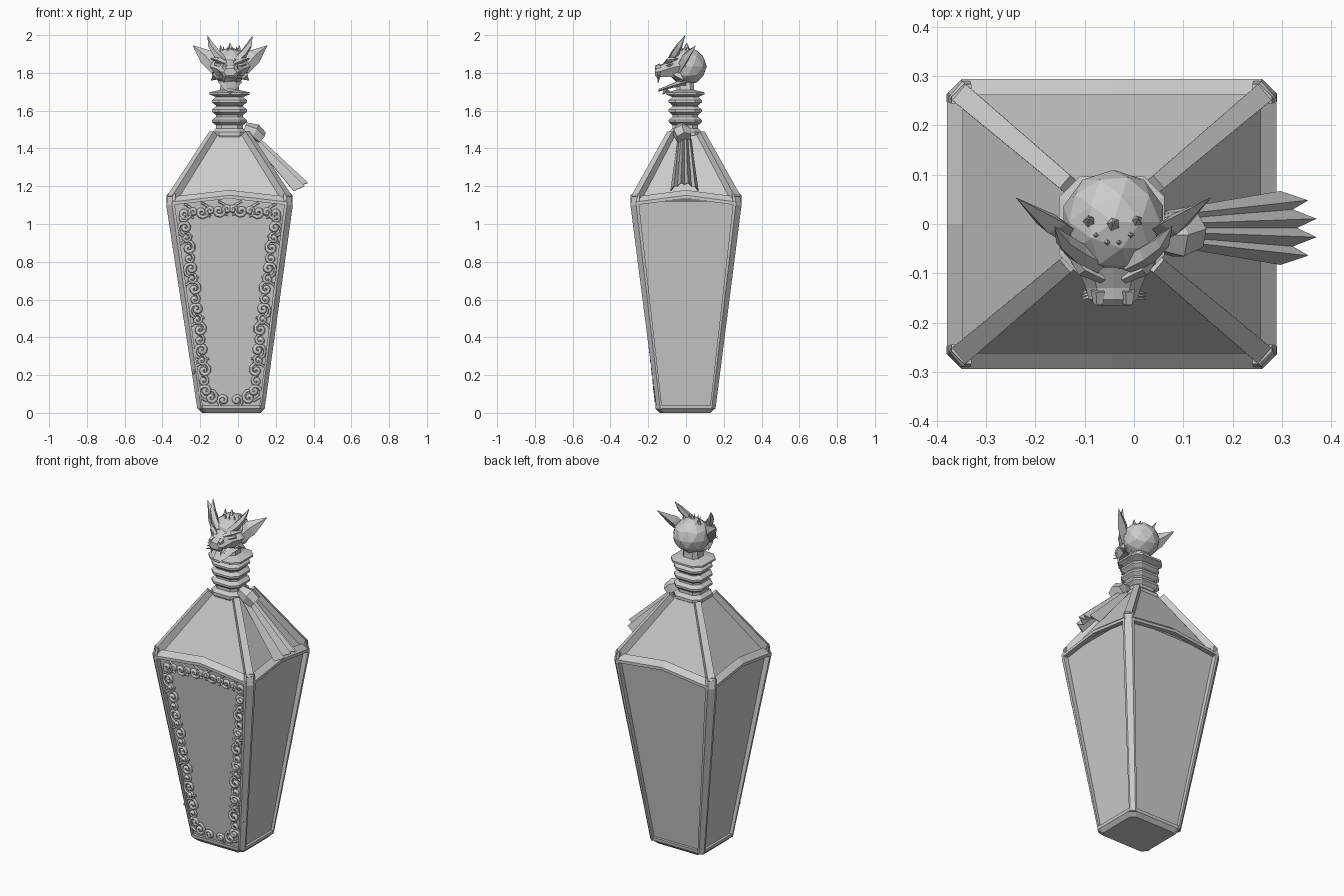
import bpy, bmesh, math
from mathutils import Vector

old = bpy.data.objects.get("Cube")
if old:
    bpy.data.objects.remove(old, do_unlink=True)

grey = bpy.data.materials.new("plain grey")
grey.use_nodes = True
tone = (0.6, 0.6, 0.6, 1)
grey.diffuse_color = tone
grey.node_tree.nodes["Principled BSDF"].inputs["Base Color"].default_value = tone


def add_object(name, data):
    data.materials.append(grey)
    ob = bpy.data.objects.new(name, data)
    bpy.context.collection.objects.link(ob)
    return ob


def loft(name, rings, closed=True):
    """Skin a list of equal-length point rings."""
    bm = bmesh.new()
    rows = [[bm.verts.new(p) for p in ring] for ring in rings]
    n = len(rows[0])
    for a, b in zip(rows, rows[1:]):
        for i in range(n if closed else n - 1):
            j = (i + 1) % n
            bm.faces.new((a[i], a[j], b[j], b[i]))
    if closed:
        bm.faces.new(rows[0][::-1])
        bm.faces.new(rows[-1])
    bmesh.ops.recalc_face_normals(bm, faces=bm.faces)
    mesh = bpy.data.meshes.new(name)
    bm.to_mesh(mesh)
    bm.free()
    return add_object(name, mesh)


def chamfered(cx, cy, hx, hy, c, z):
    """Rectangle with cut corners at height z."""
    pts = []
    for sx, sy in ((1, 1), (-1, 1), (-1, -1), (1, -1)):
        pair = [(cx + sx * hx, cy + sy * (hy - c), z), (cx + sx * (hx - c), cy + sy * hy, z)]
        pts += pair if sx == sy else pair[::-1]
    return pts


def tube(name, pts, radii, sides=4, across=(0, 0, 1), flat=1, turn=0.0):
    """Tapered tube through points, optionally flattened."""
    pts = [Vector(p) for p in pts]
    rings = []
    for i, p in enumerate(pts):
        axis = (pts[min(i + 1, len(pts) - 1)] - pts[max(i - 1, 0)]).normalized()
        u = axis.cross(Vector(across)).normalized()
        v = axis.cross(u)
        angles = [turn + math.tau * k / sides for k in range(sides)]
        rings.append([p + radii[i] * (u * math.cos(a) + v * flat * math.sin(a)) for a in angles])
    return loft(name, rings)


# Bottle body, base and sloping shoulders
CX = -0.045
loft("base", [chamfered(-0.035, -0.005, h, h - 0.02, 0.025, z)
              for h, z in ((0.155, 0), (0.176, 0.022), (0.178, 0.04))])
loft("glass_body", [chamfered(-0.035, -0.005, 0.162, 0.142, 0.01, 0.03),
                    chamfered(CX, 0, 0.308, 0.268, 0.01, 1.13)])
loft("shoulders", [chamfered(CX, 0, 0.31, 0.268, 0.01, 1.12),
                   chamfered(CX, 0, 0.085, 0.078, 0.02, 1.475)])

# Corner posts, hip bars and arched rims
LOW, HIGH = (0.178, 0.156), (0.335, 0.294)


def post_ring(sx, sy, cx, size, z, wide, cut):
    x, y = cx + sx * size[0], sy * size[1]
    return [(x - sx * a, y - sy * b, z) for a, b in
            ((wide, 0), (cut, 0), (0, cut), (0, wide), (wide, wide))]


for sx, side in ((1, "left"), (-1, "right")):
    for sy, end in ((1, "back"), (-1, "front")):
        tag = f"{end}_{side}"
        loft("post_" + tag, [post_ring(sx, sy, -0.037, LOW, 0.02, 0.03, 0.02),
                             post_ring(sx, sy, CX, HIGH, 1.10, 0.046, 0.03),
                             post_ring(sx, sy, CX, (0.325, 0.284), 1.16, 0.04, 0.026)])
        tube("hip_bar_" + tag, [(CX + sx * 0.305, sy * 0.263, 1.135),
                                (CX + sx * 0.085, sy * 0.077, 1.48)],
             [0.03, 0.024], turn=math.pi / 4)


def rim_ring(pos, out, span, z, axis):
    ring = []
    for d, h in ((0.004, -0.015), (0.004, 0.002), (-0.028, 0.03), (-0.028, -0.015)):
        across = out + math.copysign(1, out) * d
        ring.append((CX + pos, across, z + h) if axis == "x" else (CX + across, pos, z + h))
    return ring


for axis, span, out in (("x", 0.305, 0.29), ("y", 0.265, 0.33)):
    for s in (1, -1):
        loft(f"shoulder_rim_{axis}", [rim_ring(p * span, s * out, span, z, axis)
                                      for p, z in ((-1, 1.115), (0, 1.15), (1, 1.115))])

# Ringed neck and collar
neck = [(0.08, 1.45), (0.092, 1.472), (0.092, 1.487), (0.072, 1.505)]
for z in (1.545, 1.6, 1.65):
    neck += [(0.072, z - 0.022), (0.092, z - 0.006), (0.092, z + 0.006), (0.072, z + 0.022)]
neck += [(0.08, 1.676), (0.107, 1.686), (0.107, 1.697), (0.07, 1.705), (0.05, 1.71), (0.045, 1.78)]
loft("ringed_neck", [chamfered(CX, -0.004, r, r * 0.95, r * 0.4, z) for r, z in neck])

# Beast head stopper
HX = -0.042
bm = bmesh.new()
bmesh.ops.create_icosphere(bm, subdivisions=2, radius=1)
for v in bm.verts:
    v.co = (HX + v.co.x * 0.106, 0.004 + v.co.y * 0.106, 1.835 + v.co.z * 0.1)
skull = bpy.data.meshes.new("skull")
bm.to_mesh(skull)
bm.free()
add_object("skull", skull)


def muzzle(name, sections):
    rings = []
    for y, w, lo, hi in sections:
        mid, half = (lo + hi) / 2, (hi - lo) / 2
        rings.append([(HX + w * a, y, mid + half * b) for a, b in
                      ((1, 0), (0.6, 0.85), (0, 1), (-0.6, 0.85), (-1, 0), (-0.6, -0.9), (0.6, -0.9))])
    loft(name, rings)


muzzle("face", [(0, 0.105, 1.76, 1.92), (-0.05, 0.108, 1.765, 1.9), (-0.09, 0.072, 1.775, 1.87),
                (-0.13, 0.056, 1.775, 1.845), (-0.152, 0.05, 1.77, 1.84), (-0.165, 0.034, 1.785, 1.825)])
muzzle("lower_jaw", [(0, 0.065, 1.725, 1.78), (-0.06, 0.05, 1.722, 1.75),
                     (-0.11, 0.04, 1.71, 1.728), (-0.145, 0.022, 1.7, 1.715)])
tube("chin_tuft", [(HX, -0.1, 1.715), (HX, -0.125, 1.685)], [0.018, 0.001])

for s, side in ((1, "left"), (-1, "right")):
    def at(x, y, z):
        return (HX + s * x, y, z)
    tube("ear_" + side, [at(0.07, -0.035, 1.82), at(0.125, 0.0, 1.885), at(0.197, 0.053, 1.945)],
         [0.035, 0.042, 0.001], 4, (0, 1, 0), 0.5)
    tube("horn_" + side, [at(0.03, -0.082, 1.862), at(0.07, -0.06, 1.9), at(0.1, -0.035, 1.945),
                          at(0.119, -0.005, 1.997)], [0.02, 0.022, 0.017, 0.001], 5)
    tube("brow_" + side, [at(0.02, -0.112, 1.85), at(0.06, -0.092, 1.868), at(0.1, -0.045, 1.875)],
         [0.01, 0.015, 0.004], 4)
    tube("eye_" + side, [at(0.045, -0.098, 1.838), at(0.082, -0.075, 1.848)], [0.011, 0.008], 5)
    tube("nostril_" + side, [at(0.03, -0.135, 1.835), at(0.03, -0.162, 1.828)], [0.016, 0.011], 5)
    tube("fang_" + side, [at(0.03, -0.145, 1.78), at(0.032, -0.148, 1.745)], [0.009, 0.001], 4, (0, 1, 0))
    tube("cheek_spike_" + side, [at(0.07, -0.05, 1.79), at(0.1, -0.01, 1.76)], [0.028, 0.001])
    for k in range(3):
        tube("whisker_" + side, [at(0.04, -0.135 - k * 0.006, 1.8 - k * 0.012),
                                 at(0.066, -0.14 - k * 0.006, 1.8 - k * 0.016)], [0.006, 0.001], 3)
    tube("crown_tuft_" + side, [at(0.046, 0.003, 1.9), at(0.05, 0.012, 1.945)], [0.018, 0.002], 5, (0, 1, 0))
    for x, y in ((0.035, -0.02), (0.012, -0.035)):
        tube("small_tuft_" + side, [at(x, y, 1.9), at(x, y - 0.004, 1.94)], [0.012, 0.001], 4, (0, 1, 0))
tube("crown_tuft_middle", [(HX, -0.002, 1.91), (HX, 0.004, 1.958)], [0.022, 0.002], 5, (0, 1, 0))

# Pleated fan tassel tied to the neck
along, lift = Vector((0.7, 0, -0.68)), Vector((0.68, 0, 0.7))
start, rows = Vector((0.085, -0.008, 1.475)), []
for t in (0, 0.5, 1):
    row = []
    for j in range(9):
        k, ridge = (j - 4) / 4, j % 2 == 1
        reach = 0.37 * t + (0.022 * t if ridge else 0)
        rise = (0.012 if ridge else -0.012) * (0.6 + t) - 0.05 * k * k * (0.5 + 0.5 * t)
        row.append(start + along * reach + lift * rise + Vector((0, k * (0.035 + 0.04 * t), 0)))
    rows.append(row)
fan = loft("pleated_fan", rows, closed=False)
fan.modifiers.new("thickness", "SOLIDIFY").thickness = 0.006
tube("fan_knot", [(0.035, -0.022, 1.51), (0.085, -0.022, 1.487), (0.12, -0.01, 1.455)],
     [0.03, 0.046, 0.04], 6, (0, 1, 0), 1.1)

# Scrollwork border on the front panel
curve = bpy.data.curves.new("scroll_border", "CURVE")
curve.dimensions = "3D"
curve.bevel_depth = 0.011
curve.bevel_resolution = 0
curve.use_fill_caps = True


def scroll(x, z, size, angle, s):
    """One volute; s mirrors it across the panel centre."""
    spline = curve.splines.new("POLY")
    steps = range(-4, 12)
    spline.points.add(len(steps) - 1)
    for point, i in zip(spline.points, steps):
        r, a = size * math.exp(-0.15 * i), angle + 0.72 * i
        px, pz = x + r * math.cos(a), z + r * math.sin(a)
        py = -0.152 - 0.117 * (pz - 0.03) / 1.07
        point.co = (-0.042 + s * px, py, pz, 1)
        point.radius = 0.55 + 0.5 * math.sin(math.pi * (i + 4) / 17)


for s in (1, -1):
    for k in range(9):
        z = 0.98 - 0.108 * k
        x = 0.125 + 0.115 * max(0, (z - 0.05) / 0.95) ** 1.3
        scroll(x, z, 0.032, 2.6 if k % 2 else 0.6, s)
        scroll(x + 0.012, z + 0.052, 0.018, 4.2, s)
    for x, z in ((0.24, 1.055), (0.15, 1.062), (0.06, 1.07)):
        scroll(x, z, 0.028, 4.4, s)
        scroll(x - 0.045, z + 0.008, 0.017, 1.2, s)
    scroll(0.1, 0.08, 0.028, 3.4, s)
    scroll(0.035, 0.068, 0.022, 1.2, s)
add_object("scroll_border", curve)
